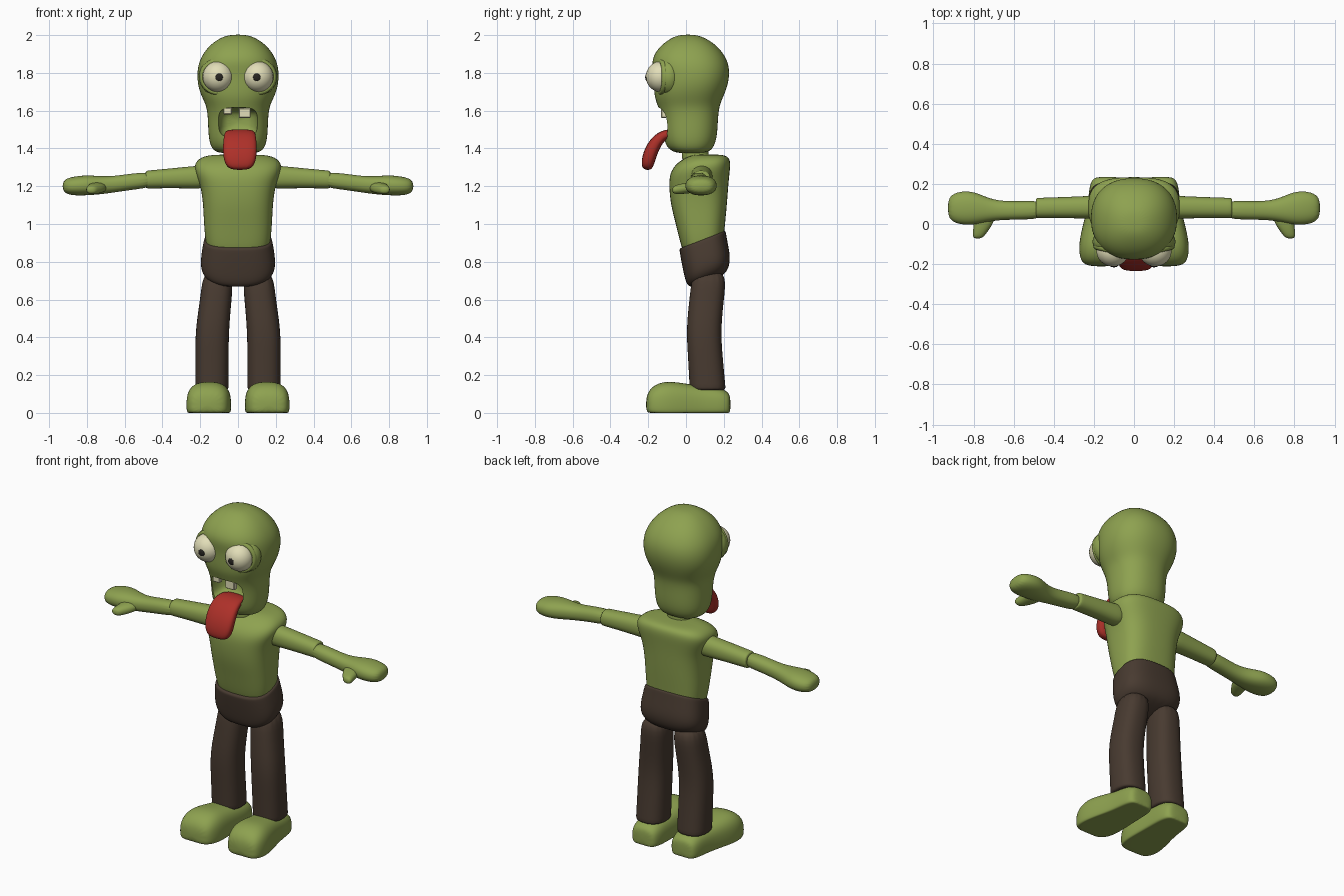
import bpy, bmesh, math
from mathutils import Vector, Matrix


def material(name, rgb):
    m = bpy.data.materials.new(name)
    m.diffuse_color = (*rgb, 1)
    return m


SKIN = material("green skin", (0.27, 0.36, 0.08))
CLOTH = material("brown cloth", (0.065, 0.043, 0.03))
TONGUE = material("tongue red", (0.42, 0.03, 0.022))
EYE = material("cream", (0.76, 0.73, 0.48))
DARK = material("pupil dark", (0.02, 0.018, 0.015))


def finish(name, bm, mat, mirror=False, subdiv=0):
    """Turn a bmesh into a smooth object, optionally subdivided and mirrored."""
    bmesh.ops.recalc_face_normals(bm, faces=bm.faces)
    me = bpy.data.meshes.new(name)
    bm.to_mesh(me)
    bm.free()
    me.materials.append(mat)
    for p in me.polygons:
        p.use_smooth = True
    ob = bpy.data.objects.new(name, me)
    bpy.context.collection.objects.link(ob)
    if subdiv:
        s = ob.modifiers.new("smooth", 'SUBSURF')
        s.levels = s.render_levels = subdiv
    if mirror:
        m = ob.modifiers.new("pair", 'MIRROR')
        m.use_mirror_merge = False
    return ob


def loft(name, mat, rings, u=(1, 0, 0), v=(0, 1, 0), n=16, power=2.3,
         floor=None, mirror=False, subdiv=2):
    """Skin rounded cross-sections (x, y, z, half_u, half_v); v=None follows the path."""
    bm = bmesh.new()
    u = Vector(u)
    loops = []
    for i, (x, y, z, a, b) in enumerate(rings):
        if v is None:
            p0 = Vector(rings[max(i - 1, 0)][:3])
            p1 = Vector(rings[min(i + 1, len(rings) - 1)][:3])
            w = (p1 - p0).cross(u).normalized()
        else:
            w = Vector(v)
        loop = []
        for k in range(n):
            t = 2 * math.pi * (k + 0.5) / n
            c, s = math.cos(t), math.sin(t)
            cu = math.copysign(abs(c) ** (2 / power), c)
            sv = math.copysign(abs(s) ** (2 / power), s)
            co = Vector((x, y, z)) + u * a * cu + w * b * sv
            if floor is not None:
                co.z = max(co.z, floor)
            loop.append(bm.verts.new(co))
        loops.append(loop)
    for l0, l1 in zip(loops, loops[1:]):
        for k in range(n):
            j = (k + 1) % n
            bm.faces.new((l0[k], l0[j], l1[j], l1[k]))
    bm.faces.new(loops[0])
    bm.faces.new(loops[-1])
    return finish(name, bm, mat, mirror, subdiv)


def upright(rows):
    """(z, half width, front y, back y) rows to loft rings."""
    return [(0, (f + b) / 2, z, a, (b - f) / 2) for z, a, f, b in rows]


def ball(name, mat, loc, radii, mirror=True):
    bm = bmesh.new()
    mtx = Matrix.Translation(loc) @ Matrix.Diagonal((*radii, 1))
    bmesh.ops.create_uvsphere(bm, u_segments=32, v_segments=20, radius=1, matrix=mtx)
    return finish(name, bm, mat, mirror)


def block(name, mat, loc, size):
    bm = bmesh.new()
    mtx = Matrix.Translation(loc) @ Matrix.Diagonal((*size, 1))
    bmesh.ops.create_cube(bm, size=1, matrix=mtx)
    bmesh.ops.bevel(bm, geom=bm.edges[:], offset=0.004, segments=1, affect='EDGES')
    ob = finish(name, bm, mat)
    for p in ob.data.polygons:
        p.use_smooth = False
    return ob


# Head: round cranium over a narrower jaw, with the mouth cut out
head = loft("head", SKIN, upright([
    (1.372, 0.10, -0.04, 0.10), (1.395, 0.142, -0.10, 0.145),
    (1.46, 0.158, -0.122, 0.166), (1.55, 0.160, -0.127, 0.170),
    (1.62, 0.166, -0.148, 0.176), (1.67, 0.192, -0.168, 0.197),
    (1.73, 0.214, -0.172, 0.222), (1.80, 0.219, -0.172, 0.234),
    (1.87, 0.207, -0.187, 0.222), (1.94, 0.160, -0.143, 0.172),
    (1.985, 0.098, -0.080, 0.105), (2.003, 0.04, -0.03, 0.05)]), n=24)
cutter = loft("mouth_cutter", SKIN, [
    (0, -0.25, 1.535, 0.112, 0.085), (0, -0.12, 1.535, 0.110, 0.084),
    (0, -0.05, 1.54, 0.095, 0.07), (0, -0.01, 1.54, 0.06, 0.04)],
    v=(0, 0, 1), power=3.5, n=24, subdiv=1)
cutter.hide_render = True
cut = head.modifiers.new("mouth", 'BOOLEAN')
cut.operation = 'DIFFERENCE'
cut.solver = 'EXACT'
cut.object = cutter
bpy.context.view_layer.update()
dg = bpy.context.evaluated_depsgraph_get()
cut_mesh = bpy.data.meshes.new_from_object(head.evaluated_get(dg))
head.modifiers.clear()
head.data = cut_mesh
bpy.data.objects.remove(cutter)
bpy.context.view_layer.objects.active = head
head.select_set(True)
bpy.ops.object.shade_smooth_by_angle(angle=math.radians(40))
head.select_set(False)

# Eyes with sockets and lids
ball("eye_socket", SKIN, (0.103, -0.088, 1.78), (0.104, 0.072, 0.104))
ball("eye", EYE, (0.106, -0.135, 1.78), (0.081, 0.077, 0.081))
ball("pupil", DARK, (0.100, -0.208, 1.777), (0.020, 0.008, 0.020))
bm = bmesh.new()
grid = [[bm.verts.new((0.105 + (0.084 + 0.014 * math.cos(q)) * math.cos(t),
                       -0.132 + 0.016 * math.sin(q) + 0.02 * math.cos(t),
                       1.78 + (0.084 + 0.014 * math.cos(q)) * math.sin(t)))
         for q in [2 * math.pi * j / 10 for j in range(10)]]
        for t in [2 * math.pi * i / 32 for i in range(32)]]
for i in range(32):
    for j in range(10):
        a, b = grid[i], grid[(i + 1) % 32]
        bm.faces.new((a[j], b[j], b[(j + 1) % 10], a[(j + 1) % 10]))
finish("eyelid_rim", bm, SKIN, mirror=True)

# Teeth and tongue
block("small_tooth", EYE, (-0.055, -0.117, 1.598), (0.046, 0.03, 0.036))
block("large_tooth", EYE, (0.036, -0.117, 1.588), (0.062, 0.03, 0.052))
loft("tongue", TONGUE, [
    (0.01, -0.01, 1.47, 0.075, 0.02), (0.01, -0.09, 1.485, 0.08, 0.025),
    (0.01, -0.145, 1.455, 0.088, 0.032), (0.01, -0.185, 1.39, 0.092, 0.038),
    (0.01, -0.203, 1.325, 0.085, 0.036), (0.01, -0.208, 1.285, 0.055, 0.024)],
    v=None, power=3)

# Neck and torso
loft("neck", SKIN, [(0, 0.05, z, 0.072, 0.072) for z in (1.31, 1.36, 1.43)])
loft("torso", SKIN, upright([
    (0.80, 0.15, 0.0, 0.19), (0.90, 0.174, -0.032, 0.198),
    (1.00, 0.182, -0.055, 0.208), (1.10, 0.186, -0.082, 0.218),
    (1.20, 0.198, -0.092, 0.225), (1.27, 0.230, -0.088, 0.232),
    (1.325, 0.235, -0.05, 0.238), (1.362, 0.185, 0.015, 0.225),
    (1.368, 0.10, 0.06, 0.17)]), n=20, power=2.8)

# Trousers: slanted waist and two legs
loft("trouser_hips", CLOTH, [
    (0, 0.087, 0.920, 0.178, 0.122), (0, 0.087, 0.915, 0.182, 0.124),
    (0, 0.098, 0.85, 0.194, 0.124), (0, 0.113, 0.775, 0.203, 0.124),
    (0, 0.115, 0.72, 0.178, 0.112), (0, 0.115, 0.69, 0.10, 0.08)],
    v=(0, 1, 0.39), n=20, power=2.8)
loft("trouser_leg", CLOTH, [
    (0.105, 0.125, 0.76, 0.082, 0.092), (0.113, 0.113, 0.63, 0.084, 0.093),
    (0.137, 0.092, 0.45, 0.090, 0.093), (0.138, 0.102, 0.30, 0.090, 0.093),
    (0.138, 0.115, 0.125, 0.090, 0.097), (0.138, 0.115, 0.12, 0.090, 0.097)],
    mirror=True, power=2.5)

# Feet: flat soles, toes turned out
loft("foot", SKIN, [(x, y, 0.04, a, top - 0.04) for y, x, a, top in (
    (-0.213, 0.163, 0.075, 0.09), (-0.18, 0.160, 0.110, 0.145),
    (-0.11, 0.156, 0.123, 0.172), (-0.02, 0.148, 0.113, 0.160),
    (0.08, 0.136, 0.098, 0.145), (0.17, 0.132, 0.094, 0.138),
    (0.22, 0.132, 0.082, 0.115), (0.236, 0.132, 0.055, 0.09))],
    v=(0, 0, 1), floor=0.0, mirror=True, power=2.8)

# Arms, hands and thumbs
loft("upper_arm", SKIN, [
    (0.15, 0.085, 1.25, 0.06, 0.065), (0.24, 0.083, 1.247, 0.057, 0.060),
    (0.36, 0.082, 1.242, 0.053, 0.053), (0.485, 0.080, 1.235, 0.051, 0.048),
    (0.49, 0.080, 1.235, 0.050, 0.047)], u=(0, 1, 0), v=(0, 0, 1), mirror=True)
loft("forearm_and_hand", SKIN, [
    (0.44, 0.072, 1.236, 0.046, 0.042), (0.56, 0.068, 1.225, 0.047, 0.044),
    (0.67, 0.067, 1.208, 0.047, 0.044), (0.74, 0.072, 1.205, 0.064, 0.050),
    (0.81, 0.080, 1.205, 0.088, 0.055), (0.885, 0.080, 1.20, 0.082, 0.050),
    (0.93, 0.080, 1.20, 0.052, 0.032)], u=(0, 1, 0), v=(0, 0, 1), mirror=True)
loft("thumb", SKIN, [
    (0.74, 0.06, 1.195, 0.055, 0.030), (0.75, 0.0, 1.19, 0.050, 0.030),
    (0.77, -0.045, 1.183, 0.036, 0.027), (0.78, -0.074, 1.18, 0.024, 0.018)],
    v=(0, 0, 1), n=12, mirror=True)
